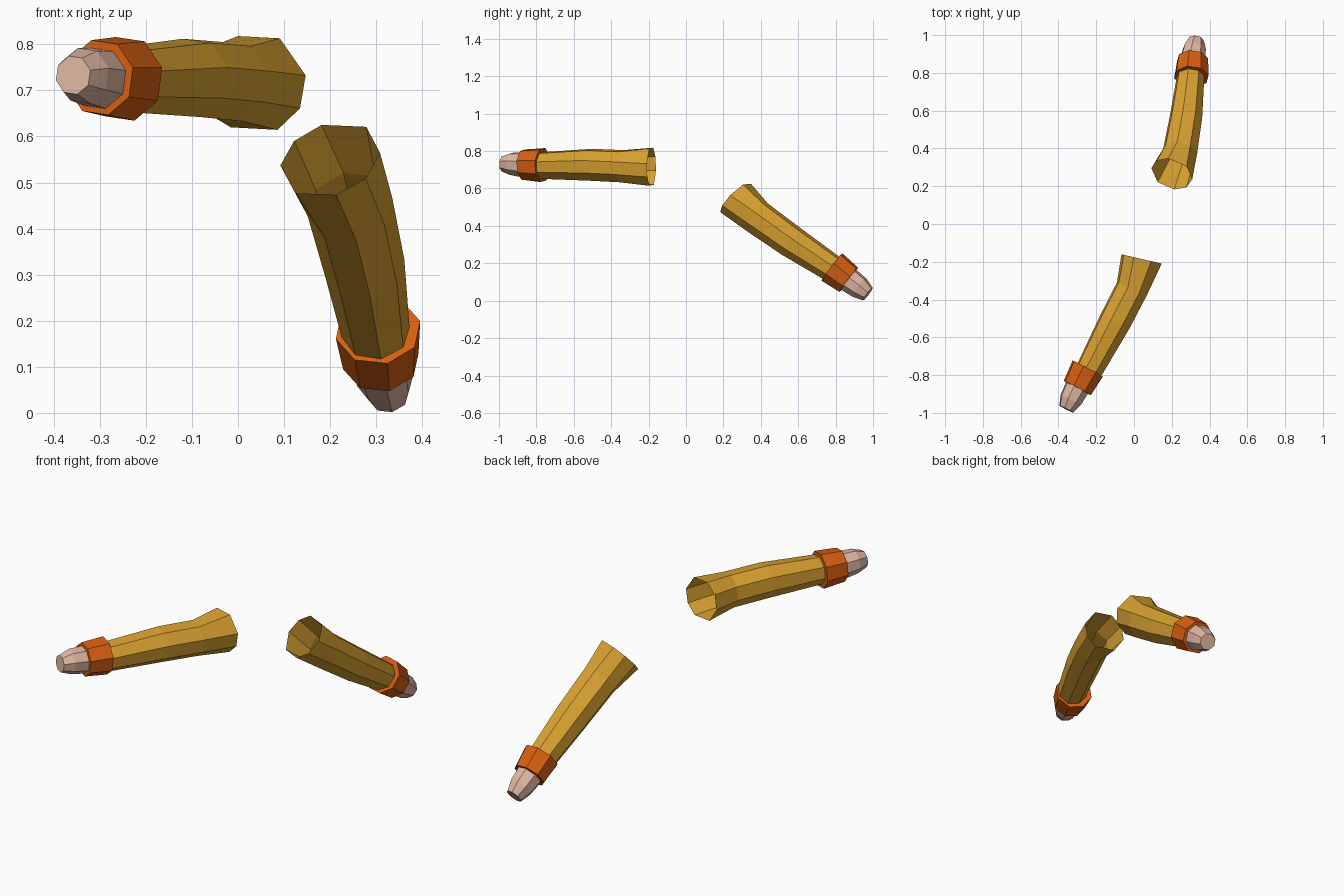
import bpy
import math
from mathutils import Vector

if "Cube" in bpy.data.objects:
    bpy.data.objects.remove(bpy.data.objects["Cube"])


def material(name, rgb):
    m = bpy.data.materials.new(name)
    m.diffuse_color = (*rgb, 1.0)
    m.use_nodes = True
    m.node_tree.nodes["Principled BSDF"].inputs["Base Color"].default_value = m.diffuse_color
    return m


GOLD = material("gold_cloth", (0.70, 0.36, 0.03))
ORANGE = material("orange_cuff", (0.69, 0.115, 0.006))
SKIN = material("skin", (0.75, 0.48, 0.37))

REGULAR = [15 + 45 * k for k in range(8)]
OPENING = [9, 62, 112, 150, 190, 239, 295, 331]   # slightly uneven shoulder hole


def tube(name, rings, mat, side, first_dir=None, cap=False):
    """Eight-sided tube through rings of (x, y, z, radius); side mirrors the roll."""
    along = Vector(rings[-1][:3]) - Vector(rings[0][:3])
    verts, faces = [], []
    for i, (x, y, z, r) in enumerate(rings):
        uneven = i == 0 and first_dir is not None
        n = (Vector(first_dir) if uneven else along).normalized()
        u = Vector((0, 0, 1)).cross(n).normalized()
        v = n.cross(u)
        for a in [side * a for a in (OPENING if uneven else REGULAR)][::side]:
            a = math.radians(a)
            verts.append(Vector((x, y, z)) + r * (math.cos(a) * u + math.sin(a) * v))
    for i in range(len(rings) - 1):
        for j in range(8):
            k = (j + 1) % 8
            faces.append((i * 8 + j, i * 8 + k, i * 8 + 8 + k, i * 8 + 8 + j))
    if cap:
        faces.append(tuple(range(len(verts) - 8, len(verts))))
    mesh = bpy.data.meshes.new(name)
    mesh.from_pydata(verts, [], faces)
    mesh.materials.append(mat)
    obj = bpy.data.objects.new(name, mesh)
    bpy.context.collection.objects.link(obj)


def arm(prefix, side, opening_dir, sleeve, cuff, hand):
    # Sleeve, open at the shoulder
    tube(prefix + "_sleeve", sleeve, GOLD, side, first_dir=opening_dir)
    # Cuff band with flat rims at both ends
    back, front = cuff
    tube(prefix + "_cuff",
         [(*back[:3], 0.068), back, front, (*front[:3], 0.062)], ORANGE, side)
    # Rounded mitten hand
    tube(prefix + "_hand", hand, SKIN, side, cap=True)


# Level arm reaching forward
arm("front_arm", 1, (-0.23, -1, 0),
    [(0.04, -0.185, 0.715, 0.111), (-0.012, -0.345, 0.719, 0.089),
     (-0.10, -0.515, 0.727, 0.088), (-0.235, -0.77, 0.723, 0.074)],
    [(-0.245, -0.765, 0.725, 0.094), (-0.30, -0.868, 0.728, 0.084)],
    [(-0.302, -0.868, 0.726, 0.068), (-0.335, -0.932, 0.732, 0.062),
     (-0.358, -0.98, 0.733, 0.043)])

# Lowered arm reaching back
arm("back_arm", -1, (0.27, 0.68, -0.68),
    [(0.20, 0.265, 0.55, 0.113), (0.243, 0.38, 0.447, 0.094),
     (0.275, 0.565, 0.315, 0.088), (0.30, 0.785, 0.17, 0.074)],
    [(0.304, 0.78, 0.18, 0.094), (0.31, 0.87, 0.112, 0.084)],
    [(0.310, 0.870, 0.112, 0.068), (0.320, 0.927, 0.07, 0.062),
     (0.328, 0.972, 0.035, 0.043)])
